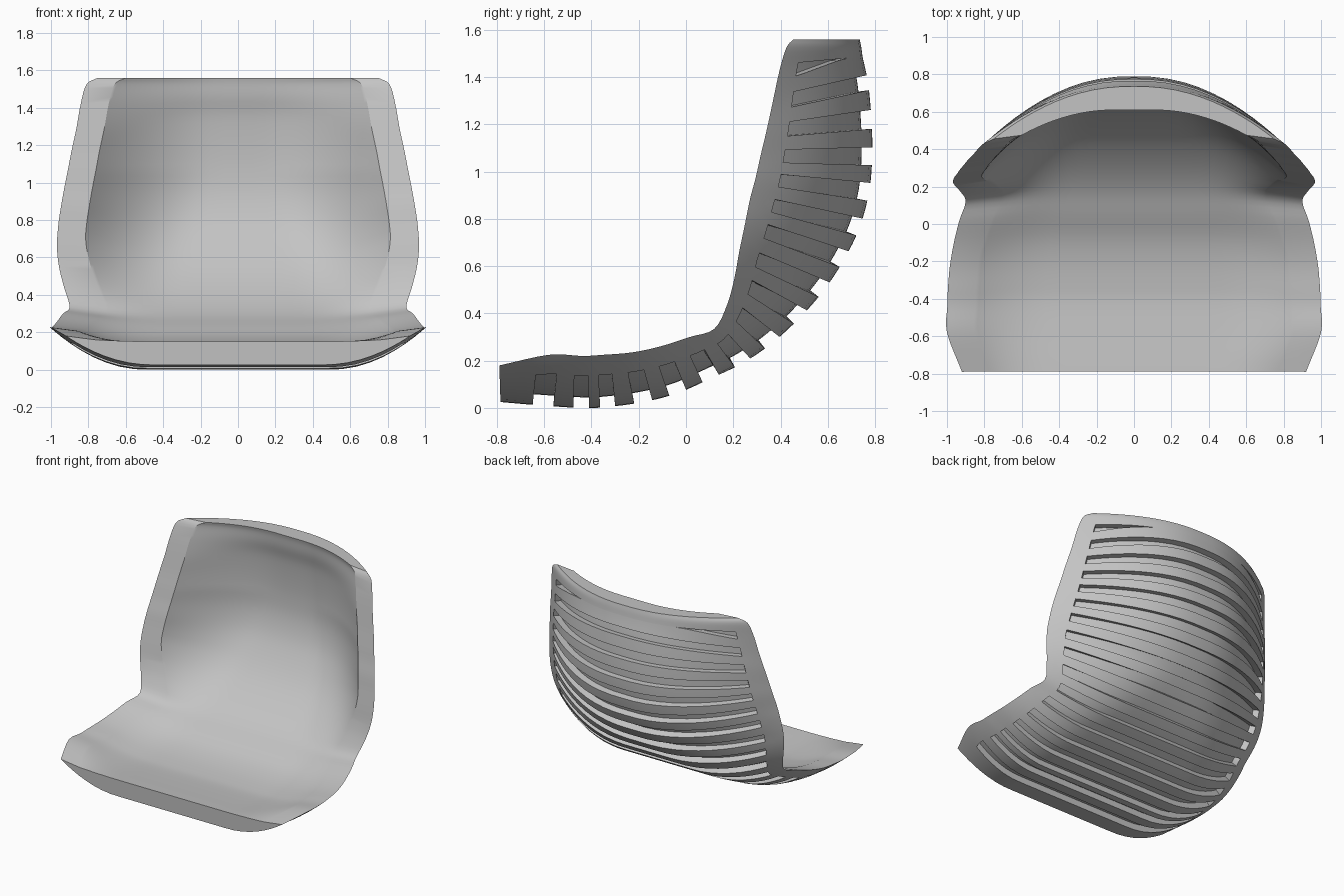
import bpy
import bmesh
from mathutils import Vector

cube = bpy.data.objects.get("Cube")
if cube:
    bpy.data.objects.remove(cube, do_unlink=True)

# Stations from the seat front, round the bend, to the top of the back:
# (outer centreline y, z, rim half width x, rim y, z); one groove per inner station
STATIONS = [Vector(s) for s in (
    (-.785, .025, .92, -.79, .18), (-.605, .01, 1, -.58, .225), (-.44, 0, .998, -.44, .22),
    (-.335, .004, .995, -.35, .225), (-.18, .025, .985, -.23, .235), (-.035, .063, .965, -.11, .26),
    (.105, .125, .935, .015, .30), (.24, .19, .9, .12, .335), (.365, .275, .93, .175, .44),
    (.485, .385, .957, .205, .55), (.585, .50, .968, .225, .66), (.67, .63, .96, .25, .78),
    (.735, .765, .945, .27, .88), (.775, .915, .928, .295, .975), (.788, 1.065, .91, .315, 1.065),
    (.785, 1.22, .89, .34, 1.17), (.77, 1.38, .865, .365, 1.285), (.75, 1.47, .84, .395, 1.425),
    (.742, 1.525, .81, .425, 1.525), (.735, 1.56, .75, .455, 1.56))]
LAST = len(STATIONS) - 1
HALF = 14          # columns per side
GROOVE_END = 11    # columns reached by the grooves
ROWS = LAST * 4


def station(t):
    """Catmull-Rom interpolation between stations."""
    k = min(int(t), LAST - 1)
    u = t - k
    b, c = STATIONS[k], STATIONS[k + 1]
    a = STATIONS[k - 1] if k > 0 else b * 2 - c
    d = STATIONS[k + 2] if k + 2 <= LAST else c * 2 - b
    return b + (c - a) * (u / 2) + (a * 2 - b * 5 + c * 4 - d) * (u * u / 2) \
        + (b * 3 - a - c * 3 + d) * (u ** 3 / 2)


def ramp(value, start, end):
    return min(1, max(0, (value - start) / (end - start)))


def across(j):
    """Column index to -1..1, denser near the rim."""
    s = 1 - (1 - abs(j) / HALF) ** 1.45
    return s if j >= 0 else -s


def shell_point(row, j, inner):
    s, t = across(j), row / 4
    if not inner and row in (67, 68):
        # top groove narrows to a point away from the rim
        t = 17.25 - (17.25 - t) * max(.05, ramp(abs(s), .5, .88))
    cy, cz, x, ry, rz = station(t)
    centre, rim = Vector((cy, cz)), Vector((ry, rz))
    flat = .5 - .45 * ramp(t, 6, 10)
    if inner:
        # wider, lower rim band where the seat meets the back
        bend = max(0, 1 - abs(t - 7.5) / 3)
        way = (rim - centre).normalized()
        centre += way * .125
        rim -= way * (.02 + .015 * bend)
        x -= .15 + .05 * bend
        flat = .55 - .37 * ramp(t, 6, 14)
    rise = (max(0, abs(s) - flat) / (1 - flat)) ** 2
    p = centre.lerp(rim, rise)
    return (s * x, p.x, p.y)


bm = bmesh.new()
columns = range(-HALF, HALF + 1)
outer, inside = ([[bm.verts.new(shell_point(r, j, side)) for j in columns]
                  for r in range(ROWS + 1)] for side in (False, True))

# Outer and inner skins, with the groove cells remembered
grooves = []
for r in range(ROWS):
    for c in range(2 * HALF):
        a, b = outer[r], outer[r + 1]
        face = bm.faces.new((a[c], a[c + 1], b[c + 1], b[c]))
        a, b = inside[r], inside[r + 1]
        bm.faces.new((a[c], b[c], b[c + 1], a[c + 1]))
        column = max(abs(c - HALF), abs(c + 1 - HALF))
        if r % 4 in (0, 3) and 3 <= r <= 68 and column <= GROOVE_END:
            if r < 67 or abs(across(column - 1)) > .45:
                grooves.append(face)

# Rim faces at both sides, the front and the top
for c in (0, -1):
    for r in range(ROWS):
        bm.faces.new((outer[r][c], outer[r + 1][c], inside[r + 1][c], inside[r][c]))
for r in (0, -1):
    for c in range(2 * HALF):
        bm.faces.new((outer[r][c], outer[r][c + 1], inside[r][c + 1], inside[r][c]))
bmesh.ops.recalc_face_normals(bm, faces=bm.faces[:])

# Sink the grooves between the ribs
bmesh.ops.inset_region(bm, faces=grooves, thickness=0, depth=-.045, use_boundary=True)

mesh = bpy.data.meshes.new("seat_shell")
bm.to_mesh(mesh)
bm.free()
shell = bpy.data.objects.new("seat_shell", mesh)
bpy.context.scene.collection.objects.link(shell)

# Single plain grey
grey = bpy.data.materials.new("plain_grey")
grey.use_nodes = True
color = (.55, .55, .55, 1)
grey.diffuse_color = color
grey.node_tree.nodes["Principled BSDF"].inputs["Base Color"].default_value = color
mesh.materials.append(grey)

bpy.ops.object.select_all(action='DESELECT')
shell.select_set(True)
bpy.context.view_layer.objects.active = shell
bpy.ops.object.shade_smooth_by_angle(angle=.5)
